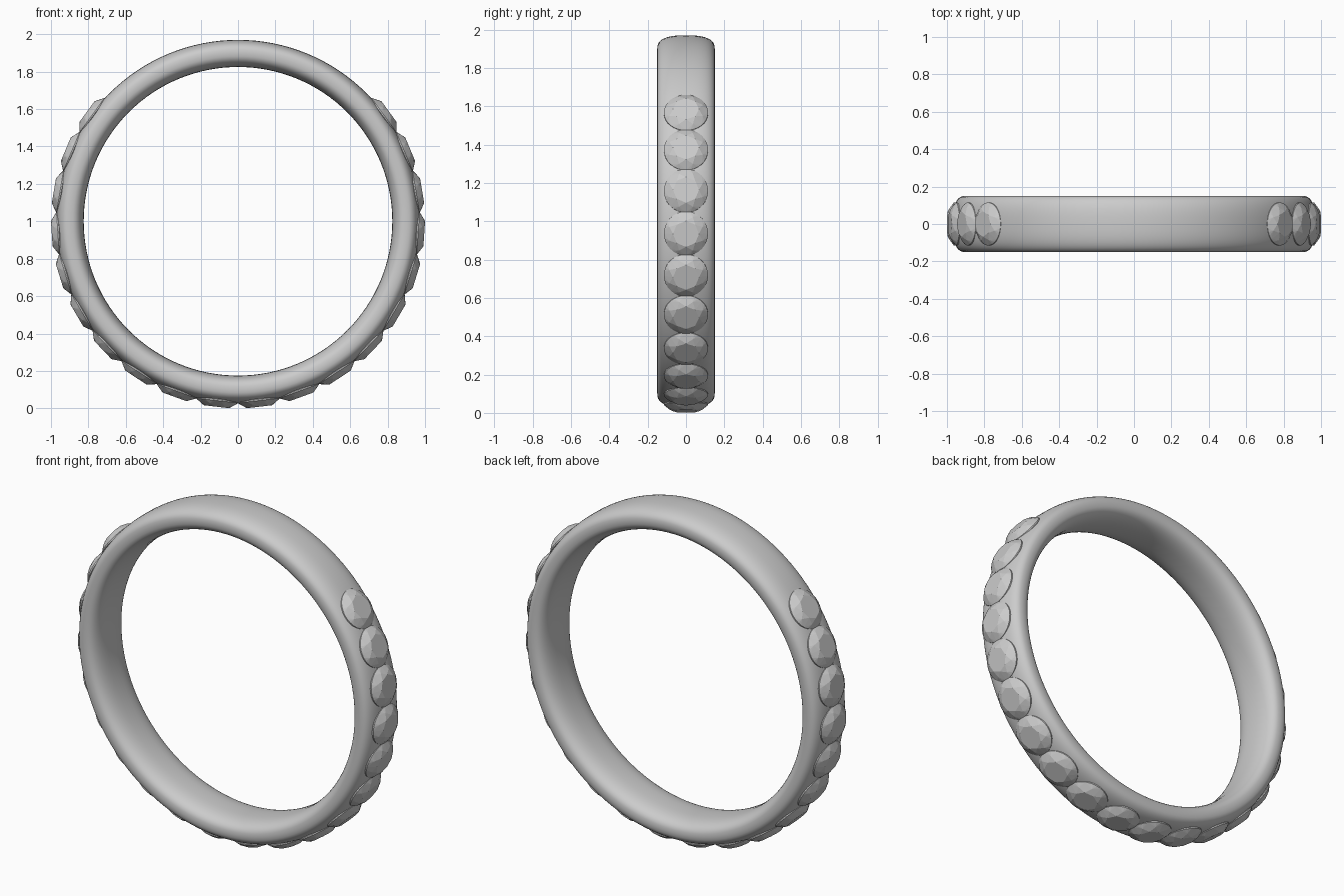
import bpy, bmesh, math
from mathutils import Matrix

if "Cube" in bpy.data.objects:
    bpy.data.objects.remove(bpy.data.objects["Cube"])

CENTRE_Z = 1.0


def make_object(name, bm, smooth_angle=None):
    bmesh.ops.recalc_face_normals(bm, faces=bm.faces)
    me = bpy.data.meshes.new(name)
    bm.to_mesh(me)
    bm.free()
    ob = bpy.data.objects.new(name, me)
    bpy.context.collection.objects.link(ob)
    if smooth_angle:
        bpy.ops.object.select_all(action='DESELECT')
        ob.select_set(True)
        bpy.context.view_layer.objects.active = ob
        bpy.ops.object.shade_smooth_by_angle(angle=math.radians(smooth_angle))
    return ob


def bridge(bm, a, b):
    n = len(a)
    for i in range(n):
        bm.faces.new((a[i], a[(i + 1) % n], b[(i + 1) % n], b[i]))


# Band: rounded comfort-fit section swept around the y axis
def spow(v, p):
    return math.copysign(abs(v) ** p, v)


bm = bmesh.new()
SEG, SEC, POWER = 128, 40, 2 / 2.6
rings = []
for i in range(SEG):
    a = 2 * math.pi * i / SEG
    ring = []
    for j in range(SEC):
        t = 2 * math.pi * j / SEC
        c, s = spow(math.cos(t), POWER), spow(math.sin(t), POWER)
        r = 0.9 + (0.07 if c > 0 else 0.075) * c
        ring.append(bm.verts.new((r * math.cos(a), 0.15 * s,
                                  CENTRE_Z + r * math.sin(a))))
    rings.append(ring)
for i in range(SEG):
    bridge(bm, rings[i], rings[(i + 1) % SEG])
make_object("band", bm, 60)


# Faceted round stone: local z is the outward radial direction
def make_gem(name, angle):
    bm = bmesh.new()

    def ring(n, r, h, offset=0.0):
        return [bm.verts.new((r * math.cos(2 * math.pi * (k + offset) / n),
                              r * math.sin(2 * math.pi * (k + offset) / n), h))
                for k in range(n)]

    table = ring(8, 0.068, 0.998)
    mid = ring(8, 0.094, 0.984, 0.5)
    girdle = ring(32, 0.115, 0.965)
    lower = ring(32, 0.115, 0.958)
    tip = bm.verts.new((0, 0, 0.87))
    bm.faces.new(table)
    for k in range(8):
        n = (k + 1) % 8
        g = [girdle[(4 * k + m) % 32] for m in range(5)]
        # star facet, main facets, then girdle facets
        bm.faces.new((table[k], mid[k], table[n]))
        bm.faces.new((table[k], g[0], mid[k]))
        bm.faces.new((table[n], mid[k], g[4]))
        for m in range(4):
            bm.faces.new((mid[k], g[m], g[m + 1]))
    bridge(bm, girdle, lower)
    for k in range(32):
        bm.faces.new((lower[k], lower[(k + 1) % 32], tip))
    bm.transform(Matrix.Translation((0, 0, CENTRE_Z))
                 @ Matrix.Rotation(math.pi / 2 - angle, 4, 'Y'))
    make_object(name, bm)


# Ten stones down each side, meeting at the bottom
STEP = 13.26
for side, base in (("right", 1), ("left", -1)):
    for k in range(10):
        deg = -90 + base * STEP * (k + 0.5)
        make_gem(f"gem_{side}_{k + 1}", math.radians(deg))
